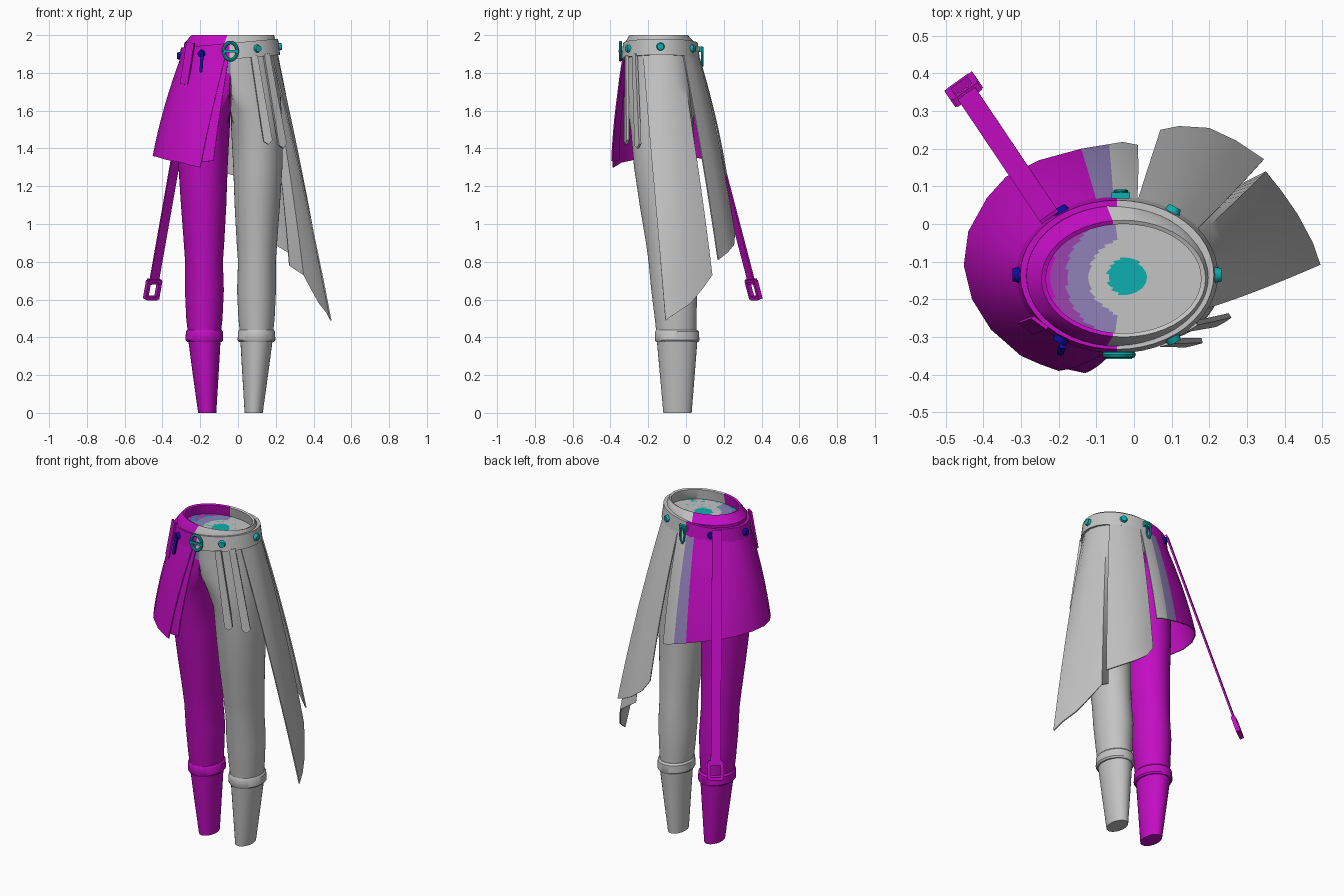
import bpy, bmesh, math
from mathutils import Vector, Matrix

cube = bpy.data.objects.get("Cube")
if cube:
    bpy.data.objects.remove(cube, do_unlink=True)

COLOURS = {
    "grey cloth": (0.55, 0.55, 0.55),
    "magenta cloth": (0.55, 0.004, 0.55),
    "teal metal": (0.004, 0.43, 0.43),
    "blue metal": (0.004, 0.004, 0.36),
    "lavender": (0.28, 0.22, 0.48),
    "purple": (0.32, 0.06, 0.42),
}
MATS = {}
for label, rgb in COLOURS.items():
    m = bpy.data.materials.new(label)
    m.use_nodes = True
    m.diffuse_color = (*rgb, 1)
    m.node_tree.nodes["Principled BSDF"].inputs["Base Color"].default_value = (*rgb, 1)
    MATS[label] = m
GREY, MAGENTA, TEAL, BLUE, LAVENDER, PURPLE = COLOURS

MID = -0.04                       # plane between the two legs
WAIST = Vector((-0.045, -0.135, 0))


def belt_z(x):
    return 1.915 + 0.09 * (x - MID)


def belt_point(deg, rx=0.265, ry=0.205):
    a = math.radians(deg)
    x = WAIST.x + rx * math.cos(a)
    return Vector((x, WAIST.y + ry * math.sin(a), belt_z(x)))


def finish(name, bm, rule):
    """Turn a bmesh into an object; rule is a colour or a function of face centre."""
    bmesh.ops.recalc_face_normals(bm, faces=bm.faces[:])
    slots = []
    for f in bm.faces:
        label = rule(f.calc_center_median()) if callable(rule) else rule
        if label not in slots:
            slots.append(label)
        f.material_index = slots.index(label)
    mesh = bpy.data.meshes.new(name)
    bm.to_mesh(mesh)
    bm.free()
    for label in slots:
        mesh.materials.append(MATS[label])
    obj = bpy.data.objects.new(name, mesh)
    bpy.context.collection.objects.link(obj)
    bpy.ops.object.select_all(action='DESELECT')
    obj.select_set(True)
    bpy.context.view_layer.objects.active = obj
    bpy.ops.object.shade_smooth_by_angle(angle=math.radians(35))
    return obj


def bridge(bm, rings, wrap=True):
    for a, b in zip(rings, rings[1:]):
        for i in range(len(a) if wrap else len(a) - 1):
            j = (i + 1) % len(a)
            bm.faces.new((a[i], a[j], b[j], b[i]))


def loft(name, sections, rule, place, caps=True, loop=False, seg=48):
    """Stack ellipses (z, cx, rx, cy, ry); place maps each point to the model."""
    bm = bmesh.new()
    rings = []
    for z, cx, rx, cy, ry in sections:
        angles = [math.tau * i / seg for i in range(seg)]
        rings.append([bm.verts.new(place(cx + rx * math.cos(a), cy + ry * math.sin(a), z))
                      for a in angles])
    bridge(bm, rings + rings[:1] if loop else rings)
    if caps:
        bm.faces.new(rings[0])
        bm.faces.new(rings[-1])
    return finish(name, bm, rule)


# Trousers: two mirrored halves, flattened where they meet at the hips
LEG = [(0.40, .138, .085, -.05, .105), (0.50, .138, .096, -.055, .110),
       (0.65, .138, .103, -.062, .122), (0.80, .140, .100, -.075, .123),
       (0.90, .140, .107, -.085, .127), (1.10, .142, .120, -.105, .140),
       (1.30, .145, .130, -.120, .155), (1.50, .140, .136, -.128, .165),
       (1.60, .115, .155, -.132, .175), (1.70, .060, .205, -.135, .183),
       (1.80, .010, .245, -.135, .187), (1.92, .000, .245, -.135, .187)]
BOOT = [(0, .123, .048, -.045, .075), (0.20, .131, .068, -.046, .092),
        (0.39, .138, .086, -.047, .108)]
CUFF = [(.375, .138, .092, -.047, .112), (.385, .138, .100, -.047, .118),
        (.430, .138, .098, -.048, .116), (.440, .138, .090, -.050, .108)]


def right_cloth(c):
    return LAVENDER if c.x > -0.09 and c.z > 1.75 and c.y < -0.2 else MAGENTA


for side, s, cloth, rule in (("right", -1, MAGENTA, right_cloth), ("left", 1, GREY, GREY)):
    def place(x, y, z, s=s):
        return (MID + s * max(0, x), y, z)
    loft(side + "_trouser_leg", LEG, rule, place)
    loft(side + "_lower_leg", BOOT, cloth, place, seg=32)
    loft(side + "_cuff", CUFF, cloth, place, seg=40)


def straight(x, y, z):
    return (x, y, z)


def tilted(x, y, z):
    return (x, y, z + belt_z(x))


def halves(c):
    return MAGENTA if c.x < -0.05 else GREY


def inside_zone(c):
    d = math.hypot(c.x + 0.02, c.y + 0.14)
    if d < 0.05:
        return TEAL
    if c.x > -0.05 or d < 0.1:
        return GREY
    return LAVENDER if d < 0.16 else PURPLE if d < 0.2 else MAGENTA


# Waistband, its inner floor and the tilted belt
loft("waistband", [(1.90, -.04, .247, -.137, .19), (1.955, -.04, .246, -.138, .187),
                   (2.00, -.028, .218, -.145, .155), (1.995, -.028, .206, -.145, .145),
                   (1.93, -.032, .215, -.142, .155)], halves, straight, caps=False, loop=True)
loft("waist_floor", [(1.935, -.03, .22 * k / 24, -.142, .16 * k / 24) for k in range(1, 25)],
     inside_zone, straight, caps=True, seg=64).data.validate()
loft("belt", [(.043, WAIST.x, .235, WAIST.y, .18), (.043, WAIST.x, .257, WAIST.y, .198),
              (-.043, WAIST.x, .268, WAIST.y, .208), (-.043, WAIST.x, .240, WAIST.y, .18)],
     halves, tilted, caps=False, loop=True)


def panel(name, hem, rule, inset=0.0, rows=8):
    """Cloth hanging from the belt; hem entries are x, y, z and belt angle."""
    bm = bmesh.new()
    grid = []
    for r in range(rows + 1):
        t = r / rows
        row = []
        for x, y, z, deg in hem:
            top = belt_point(deg, 0.255 - inset, 0.197 - inset)
            p = top.lerp(Vector((x, y, z)), t)
            out = Vector((p.x - WAIST.x, p.y - WAIST.y, 0)).normalized()
            row.append(bm.verts.new(p + out * 0.05 * t * (1 - t)))
        grid.append(row)
    bridge(bm, grid, wrap=False)
    bmesh.ops.recalc_face_normals(bm, faces=bm.faces[:])
    bmesh.ops.solidify(bm, geom=bm.faces[:], thickness=0.007)
    return finish(name, bm, rule)


def skirt_colour(c):
    t = (belt_z(c.x) - c.z) / 0.6
    if c.y < 0 or c.x < -0.095 - 0.04 * t:
        return MAGENTA
    return LAVENDER if c.x < -0.052 - 0.012 * t else GREY


# Short skirt on the right, with a flap below its front edge
panel("short_skirt", [(-.20, -.390, 1.30, 266), (-.25, -.372, 1.31, 252), (-.30, -.35, 1.325, 238),
                      (-.38, -.28, 1.34, 218), (-.43, -.20, 1.355, 198), (-.452, -.11, 1.36, 178),
                      (-.44, -.02, 1.36, 162), (-.39, .07, 1.35, 145), (-.34, .125, 1.34, 131),
                      (-.25, .17, 1.32, 116), (-.14, .20, 1.29, 102), (-.066, .212, 1.27, 92),
                      (-.03, .218, 1.26, 86), (.01, .21, 1.25, 78)], skirt_colour)
panel("front_flap", [(-.13, -.396, 1.335, 270), (-.18, -.385, 1.33, 258),
                     (-.26, -.36, 1.34, 245)], MAGENTA, inset=0.008)

# Long skirt on the left, in two overlapping panels
panel("back_panel", [(.07, .25, 1.02, 78), (.12, .26, .95, 70), (.20, .255, .89, 59),
                     (.27, .222, .85, 48), (.345, .172, .81, 36)], GREY, rows=12)
panel("side_panel", [(.495, -.108, .49, -30), (.475, -.05, .53, -14), (.435, .025, .58, 2),
                     (.39, .09, .66, 18), (.35, .14, .73, 32), (.27, .10, .78, 42)],
      GREY, inset=0.006, rows=12)


def strap(name, a, b, across, width, colour, thick=0.01, tip=0.0, end_width=None):
    """Flat bar from a to b, with an optional pointed tip."""
    a, b = Vector(a), Vector(b)
    along = (b - a).normalized()
    w = Vector(across)
    w = (w - along * w.dot(along)).normalized()
    n = along.cross(w) * thick / 2
    h0, h1 = width / 2, (end_width or width) / 2
    outline = [a - w * h0, a + w * h0, b + w * h1, b - w * h1]
    if tip:
        outline.insert(3, b + along * tip)
    bm = bmesh.new()
    front = [bm.verts.new(p + n) for p in outline]
    back = [bm.verts.new(p - n) for p in outline]
    bridge(bm, [front, back])
    bm.faces.new(front)
    bm.faces.new(back)
    return finish(name, bm, colour)


# Hanging straps at the front
strap("inner_front_strap", (.085, -.315, 1.89), (.158, -.315, 1.44), (1, .25, 0), .036, GREY,
      .014, .02, .048)
strap("outer_front_strap", (.150, -.272, 1.90), (.235, -.255, 1.42), (1, .6, 0), .036, GREY,
      .014, .02, .048)
strap("right_belt_loop", (-.250, -.262, 1.96), (-.285, -.275, 1.74), (1, -.7, 0), .05, MAGENTA)

# Long trailing strap with a rectangular end frame
TOP, END = Vector((-.225, .02, 1.94)), Vector((-.447, .35, .68))
ACROSS = Vector((.80, .57, 0)).normalized()
DOWN = (END - TOP).normalized()
strap("trailing_strap", TOP, END, ACROSS, .056, MAGENTA)
for i, (u0, v0, u1, v1) in enumerate([(-.04, -.02, .04, -.02), (-.035, .075, .035, .075),
                                      (-.036, -.02, -.036, .08), (.036, -.02, .036, .08)]):
    a, b = END + ACROSS * u0 + DOWN * v0, END + ACROSS * u1 + DOWN * v1
    strap(f"end_frame_bar_{i + 1}", a, b, DOWN if i < 2 else ACROSS, .018, MAGENTA, .024)

# Belt studs
for i, deg in enumerate((0, 56, 124, 180, 236, 304)):
    p = belt_point(deg, .268, .208)
    a = math.radians(deg)
    normal = Vector((math.cos(a) / .265, math.sin(a) / .205, 0))
    bm = bmesh.new()
    turn = normal.to_track_quat('Z', 'Y').to_matrix().to_4x4()
    bmesh.ops.create_cone(bm, cap_ends=True, segments=16, radius1=.022, radius2=.017,
                          depth=.018, matrix=Matrix.Translation(p) @ turn)
    finish(f"belt_stud_{i + 1}", bm, BLUE if p.x < MID else TEAL)


def ring(name, centre, half_w, half_h, tube, colour):
    """Upright oval ring facing the front."""
    bm = bmesh.new()
    rings = []
    for i in range(24):
        a = math.tau * i / 24
        d = Vector((math.cos(a), 0, math.sin(a)))
        c = Vector(centre) + Vector((d.x * half_w, 0, d.z * half_h))
        rings.append([bm.verts.new(c + tube * (d * math.cos(b) + Vector((0, math.sin(b), 0))))
                      for b in (math.tau * k / 8 for k in range(8))])
    bridge(bm, rings + rings[:1])
    return finish(name, bm, colour)


# Buckle, back ring and the small hook on the right
ring("front_buckle", (-.04, -.347, 1.915), .036, .046, .009, TEAL)
strap("buckle_pin", (-.075, -.353, 1.915), (-.005, -.353, 1.915), (0, 0, 1), .014, TEAL)
ring("back_ring", (-.035, .086, 1.885), .014, .05, .006, TEAL)
strap("back_ring_mount", (-.06, .076, 1.925), (-.01, .076, 1.925), (0, 0, 1), .03, TEAL, .016)
strap("right_hook", (-.190, -.325, 1.90), (-.196, -.342, 1.81), (1, 0, 0), .016, BLUE, .012, .01)
